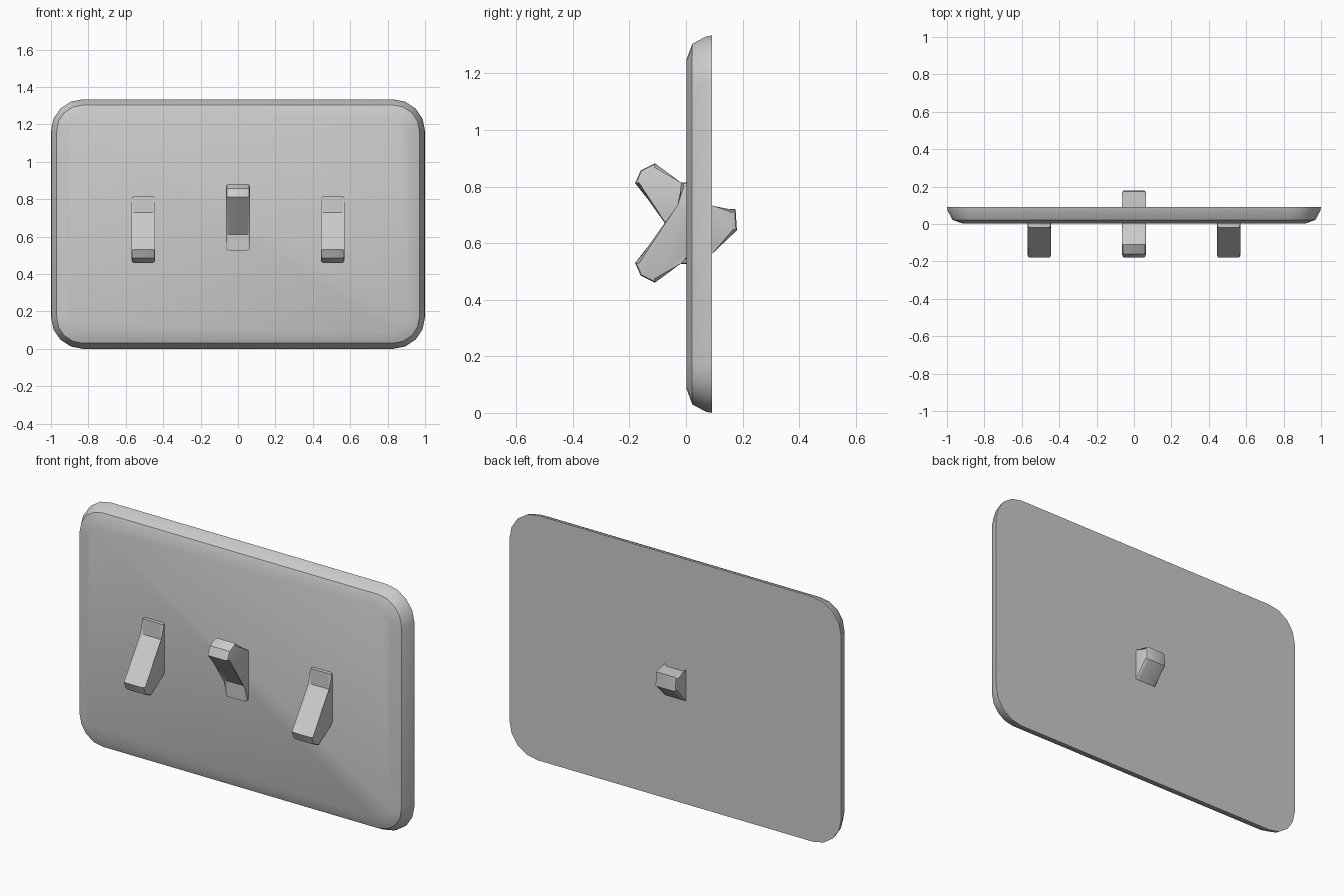
import bpy, bmesh, math

if "Cube" in bpy.data.objects:
    bpy.data.objects.remove(bpy.data.objects["Cube"])

grey = bpy.data.materials.new("plate grey")
grey.diffuse_color = (0.6, 0.6, 0.6, 1)
grey.use_nodes = True
grey.node_tree.nodes["Principled BSDF"].inputs["Base Color"].default_value = grey.diffuse_color


def finish(name, bm, angle):
    bmesh.ops.recalc_face_normals(bm, faces=bm.faces)
    mesh = bpy.data.meshes.new(name)
    bm.to_mesh(mesh)
    bm.free()
    mesh.materials.append(grey)
    obj = bpy.data.objects.new(name, mesh)
    bpy.context.collection.objects.link(obj)
    bpy.ops.object.select_all(action='DESELECT')
    obj.select_set(True)
    bpy.context.view_layer.objects.active = obj
    bpy.ops.object.shade_smooth_by_angle(angle=math.radians(angle))
    return obj


def rounded_ring(bm, inset, y, radius=0.17, segments=4):
    """Loop of vertices around a rounded rectangle in the xz plane."""
    r = radius - inset
    ring = []
    for q, (sx, sz) in enumerate([(1, 1), (-1, 1), (-1, -1), (1, -1)]):
        for i in range(segments + 1):
            a = math.radians(90 * (q + i / segments))
            ring.append(bm.verts.new((sx * (1 - radius) + r * math.cos(a), y,
                                      0.667 + sz * (0.667 - radius) + r * math.sin(a))))
    return ring


# Wall plate: flat back, rolled front rim
bm = bmesh.new()
rings = [rounded_ring(bm, i, y) for i, y in
         [(0, 0.092), (0.004, 0.07), (0.03, 0.022), (0.085, 0.002)]]
for a, b in zip(rings, rings[1:]):
    n = len(a)
    for i in range(n):
        j = (i + 1) % n
        bm.faces.new((a[i], a[j], b[j], b[i]))
bm.faces.new(rings[0])
bm.faces.new(rings[-1])
finish("wall_plate", bm, 40)


def lever(name, x, profile, width=0.126, bevel=0.012):
    """Side profile in (y, z) extruded along x with softened side edges."""
    bm = bmesh.new()
    sides = [[bm.verts.new((x + s * width / 2, y, z)) for y, z in profile] for s in (-1, 1)]
    caps = [bm.faces.new(s) for s in sides]
    n = len(profile)
    for i in range(n):
        j = (i + 1) % n
        bm.faces.new((sides[0][i], sides[0][j], sides[1][j], sides[1][i]))
    rim = [e for f in caps for e in f.edges]
    bmesh.ops.bevel(bm, geom=rim, offset=bevel, segments=2, profile=0.5, affect='EDGES')
    finish(name, bm, 35)


# Front half of a lever pointing down: base step, arm and blunt tip
down = [(0.05, 0.815), (-0.018, 0.815), (-0.018, 0.73), (-0.18, 0.53),
        (-0.16, 0.485), (-0.11, 0.46), (-0.015, 0.53), (0.05, 0.59)]
for name, x in (("left_switch", -0.506), ("right_switch", 0.506)):
    lever(name, x, down)

# Middle lever points up, its tail coming out through the back
up = [(y, 1.342 - z) for y, z in down[1:-1]]
lever("middle_switch", 0, up + [(0.09, 0.72), (0.175, 0.72), (0.18, 0.645),
                                (0.09, 0.56), (0.05, 0.526)])
